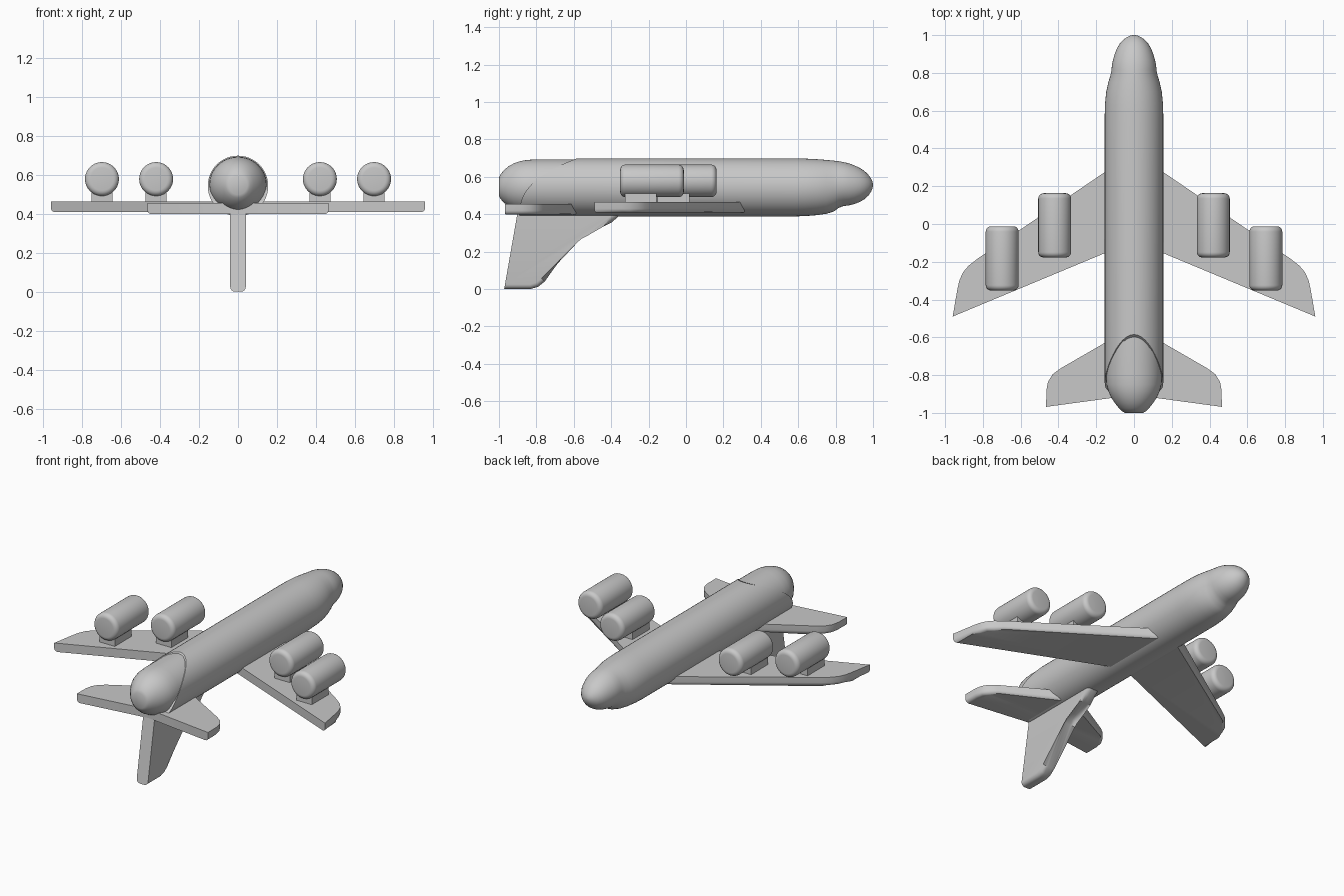
import bpy, bmesh, math
from mathutils import Matrix, Vector

if "Cube" in bpy.data.objects:
    bpy.data.objects.remove(bpy.data.objects["Cube"])

GREY = (0.58, 0.58, 0.58, 1)
mat = bpy.data.materials.new("plain grey")
mat.use_nodes = True
mat.diffuse_color = GREY
mat.node_tree.nodes["Principled BSDF"].inputs["Base Color"].default_value = GREY


def finish(name, bm, angle=35):
    bmesh.ops.recalc_face_normals(bm, faces=bm.faces)
    mesh = bpy.data.meshes.new(name)
    bm.to_mesh(mesh)
    bm.free()
    mesh.materials.append(mat)
    ob = bpy.data.objects.new(name, mesh)
    bpy.context.collection.objects.link(ob)
    bpy.ops.object.select_all(action='DESELECT')
    ob.select_set(True)
    bpy.context.view_layer.objects.active = ob
    bpy.ops.object.shade_smooth_by_angle(angle=math.radians(angle))
    return ob


def loft(name, sections, sides=48, end_shift=None):
    """Skin ellipses given as (y, half width, top z, bottom z)."""
    bm = bmesh.new()
    rings = []
    for i, (y, w, top, bottom) in enumerate(sections):
        ring = []
        for k in range(sides):
            a = math.tau * k / sides
            z = (top + bottom) / 2 + math.sin(a) * (top - bottom) / 2
            shift = end_shift(z) if end_shift and i == 0 else 0
            ring.append(bm.verts.new((math.cos(a) * w, y + shift, z)))
        rings.append(ring)
    for a, b in zip(rings, rings[1:]):
        for k in range(sides):
            n = (k + 1) % sides
            bm.faces.new((a[k], a[n], b[n], b[k]))
    bm.faces.new(rings[0])
    bm.faces.new(rings[-1])
    return finish(name, bm)


def plate(name, points, direction, skip, bevel, both_sides):
    """Extrude an outline and round its edges, except the skipped ones."""
    bm = bmesh.new()
    base = [bm.verts.new(p) for p in points]
    far = [bm.verts.new(Vector(p) + Vector(direction)) for p in points]
    bm.faces.new(base)
    bm.faces.new(far)
    n = len(points)
    for i in range(n):
        j = (i + 1) % n
        bm.faces.new((base[i], base[j], far[j], far[i]))
    edges = []
    for side in ([base, far] if both_sides else [base]):
        edges += [bm.edges.get((side[i], side[(i + 1) % n])) for i in range(n) if i not in skip]
    bmesh.ops.bevel(bm, geom=edges, offset=bevel, segments=4, profile=0.5, affect='EDGES')
    return finish(name, bm, 30)


def wing(name, half, z, thickness):
    """Mirror a half outline running from leading root to trailing root."""
    pts = half + [(-x, y) for x, y in reversed(half[1:-1])]
    m = len(half)
    return plate(name, [(x, y, z) for x, y in pts], (0, 0, thickness),
                 {m - 2, m - 1}, 0.022, False)


# Fuselage tube, with a curved slanting cut at the tail and a stepped nose
def tail_cut(z):
    t = min(max((z - 0.39) / 0.31, 0), 1)
    return 0.31 * t ** 2.6


loft("fuselage", [
    (-0.89, 0.155, 0.698, 0.388), (0.58, 0.155, 0.698, 0.388), (0.64, 0.153, 0.697, 0.39),
    (0.70, 0.147, 0.694, 0.395), (0.75, 0.136, 0.690, 0.402), (0.79, 0.124, 0.686, 0.414),
    (0.815, 0.119, 0.683, 0.433), (0.84, 0.117, 0.679, 0.443), (0.87, 0.111, 0.672, 0.447),
    (0.90, 0.102, 0.661, 0.454), (0.93, 0.090, 0.647, 0.466), (0.955, 0.075, 0.630, 0.481),
    (0.975, 0.057, 0.611, 0.499), (0.99, 0.036, 0.590, 0.521), (0.997, 0.02, 0.575, 0.537),
    (1.0, 0.004, 0.560, 0.552)], end_shift=tail_cut)

# Rounded tail cone inside the tube end, with a small flat tip
loft("tail_cone", [
    (-1.0, 0.048, 0.594, 0.498), (-0.992, 0.062, 0.612, 0.482), (-0.975, 0.080, 0.634, 0.463),
    (-0.95, 0.100, 0.655, 0.443), (-0.92, 0.120, 0.672, 0.427), (-0.885, 0.136, 0.684, 0.415),
    (-0.85, 0.145, 0.690, 0.408), (-0.80, 0.148, 0.693, 0.405), (-0.50, 0.148, 0.693, 0.405)])

# Swept main wing and tailplane, rounded along the lower edges
wing("main_wing", [(0, 0.38), (0.83, -0.185), (0.875, -0.22), (0.905, -0.255), (0.925, -0.30),
                   (0.935, -0.345), (0.96, -0.49), (0, -0.09)], 0.408, 0.056)
wing("tailplane", [(0, -0.54), (0.39, -0.765), (0.43, -0.795), (0.455, -0.835),
                   (0.464, -0.88), (0.465, -0.968), (0, -0.905)], 0.398, 0.056)

# Fin hanging below the tail
fin = [(-0.89, 0.47), (-0.972, 0), (-0.83, 0), (-0.79, 0.012), (-0.755, 0.04), (-0.60, 0.265),
       (-0.575, 0.288), (-0.54, 0.306), (-0.44, 0.335), (-0.395, 0.357), (-0.36, 0.39), (-0.36, 0.47)]
plate("tail_fin", [(-0.04, y, z) for y, z in fin], (0.08, 0, 0), {0, 10, 11}, 0.025, True)


# Engines on square pylons above the wing
def engine(name, x, y):
    bm = bmesh.new()
    bmesh.ops.create_cone(bm, cap_ends=True, segments=40, radius1=0.087, radius2=0.087, depth=0.34)
    rims = [e for e in bm.edges if abs(e.verts[0].co.z - e.verts[1].co.z) < 0.01]
    bmesh.ops.bevel(bm, geom=rims, offset=0.028, segments=5, profile=0.5, affect='EDGES')
    bm.transform(Matrix.Translation((x, y, 0.578)) @ Matrix.Rotation(math.pi / 2, 4, 'X'))
    finish(name + "_engine", bm)
    bm = bmesh.new()
    bmesh.ops.create_cube(bm, size=1)
    bm.transform(Matrix.Translation((x, y - 0.06, 0.495)) @ Matrix.Diagonal((0.108, 0.17, 0.09, 1)))
    finish(name + "_pylon", bm)


for side, s in (("left", 1), ("right", -1)):
    engine(side + "_inner", s * 0.42, -0.007)
    engine(side + "_outer", s * 0.698, -0.182)
